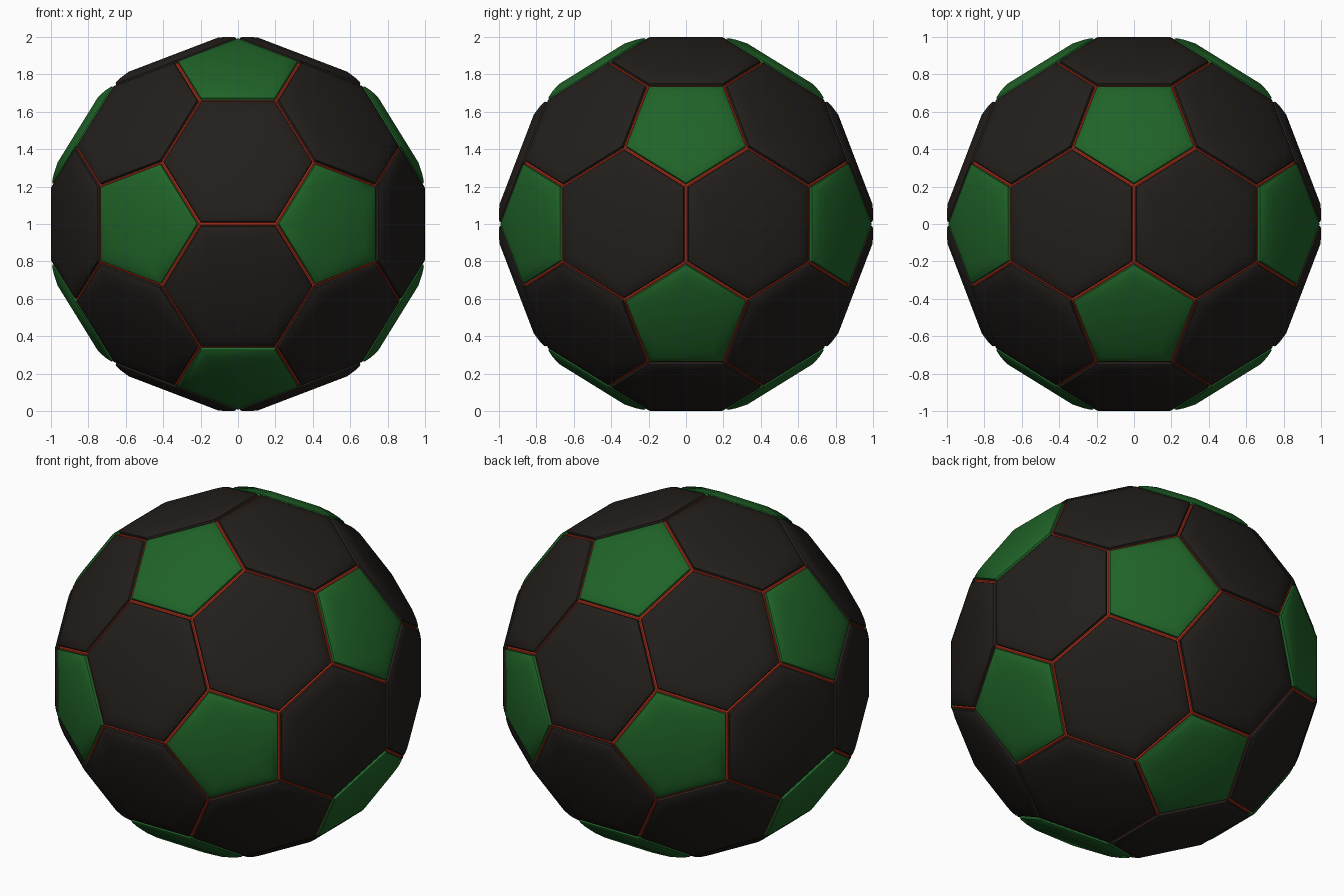
import bpy, bmesh, math
from mathutils import Vector

if "Cube" in bpy.data.objects:
    bpy.data.objects.remove(bpy.data.objects["Cube"])

PHI = (1 + 5 ** 0.5) / 2
S = 0.203                       # half the seam edge length
CENTRE = Vector((0, 0, 1))
# panel cross-section: (distance in from the seam, height above the core)
PROFILE = [(0.008, -0.005), (0.008, 0.014), (0.014, 0.020),
           (0.045, 0.034), (0.095, 0.0485)]


def material(name, colour):
    m = bpy.data.materials.new(name)
    m.diffuse_color = (*colour, 1)
    m.use_nodes = True
    m.node_tree.nodes["Principled BSDF"].inputs["Base Color"].default_value = m.diffuse_color
    return m


def add_object(name, bm, mat, smooth):
    bmesh.ops.recalc_face_normals(bm, faces=bm.faces[:])
    me = bpy.data.meshes.new(name)
    bm.to_mesh(me)
    bm.free()
    me.materials.append(mat)
    ob = bpy.data.objects.new(name, me)
    bpy.context.collection.objects.link(ob)
    ob.location = CENTRE
    if smooth:
        bpy.ops.object.select_all(action='DESELECT')
        ob.select_set(True)
        bpy.context.view_layer.objects.active = ob
        bpy.ops.object.shade_smooth_by_angle(angle=math.radians(32))
    return ob


# Core: icosahedron corners, each edge cut at its thirds
corners = []
for a in (-1, 1):
    for b in (-PHI, PHI):
        corners += [Vector((0, a, b)), Vector((a, b, 0)), Vector((b, 0, a))]
core = bmesh.new()
for p in corners:
    for q in corners:
        if abs((p - q).length - 2) < 0.01:
            core.verts.new((2 * p + q) * S)
bmesh.ops.convex_hull(core, input=core.verts[:])
bmesh.ops.dissolve_limit(core, angle_limit=0.02, verts=core.verts[:], edges=core.edges[:])
core.normal_update()


def add_panel(bm, face):
    # stacked rings following PROFILE, closed with a flat cap
    c = face.calc_center_median()
    n = c.normalized()
    pts = [v.co.copy() for v in face.verts]
    apothem = ((pts[0] + pts[1]) / 2 - c).length
    rings = [[bm.verts.new(c + (p - c) * (1 - d / apothem) + n * h) for p in pts]
             for d, h in PROFILE]
    k = len(pts)
    for lo, hi in zip(rings, rings[1:]):
        for i in range(k):
            j = (i + 1) % k
            bm.faces.new((lo[i], lo[j], hi[j], hi[i]))
    bm.faces.new(rings[-1])
    bm.faces.new(rings[0][::-1])


# Panels
pent, hexa = bmesh.new(), bmesh.new()
for f in core.faces:
    add_panel(pent if len(f.verts) == 5 else hexa, f)

add_object("pentagon_panels", pent, material("green", (0.014, 0.125, 0.021)), True)
add_object("hexagon_panels", hexa, material("charcoal", (0.016, 0.013, 0.011)), True)
add_object("seam_core", core, material("red", (0.45, 0.03, 0.01)), False)
